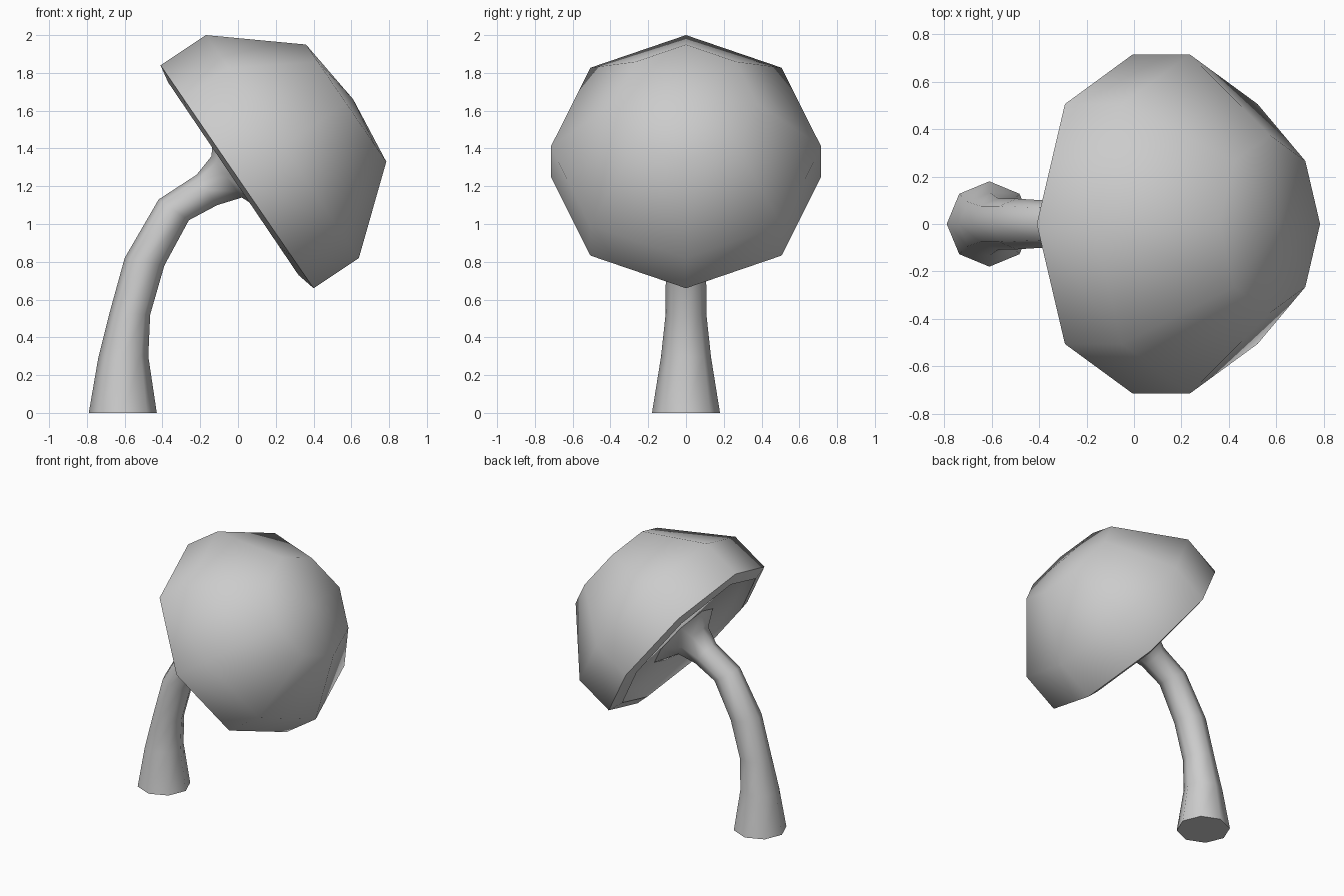
import bpy, bmesh, math
from mathutils import Vector

if "Cube" in bpy.data.objects:
    bpy.data.objects.remove(bpy.data.objects["Cube"])

SIDES = 8


def loft(name, rings, start_tip=None, end_tip=None, angle=50):
    """Skin octagonal rings, each given by its left and right (x, z) ends."""
    bm = bmesh.new()
    loops = []
    for x0, z0, x1, z1 in rings:
        left, right = Vector((x0, 0, z0)), Vector((x1, 0, z1))
        centre, u = (left + right) / 2, (right - left) / 2
        loop = []
        for i in range(SIDES):
            a = 2 * math.pi * i / SIDES
            side = Vector((0, u.length * math.sin(a), 0))
            loop.append(bm.verts.new(centre + u * math.cos(a) + side))
        loops.append(loop)
    for a, b in zip(loops, loops[1:]):
        for i in range(SIDES):
            j = (i + 1) % SIDES
            bm.faces.new((a[i], a[j], b[j], b[i]))
    # close both ends, with a raised tip where given
    for loop, tip in ((loops[0], start_tip), (loops[-1], end_tip)):
        if tip is None:
            bm.faces.new(loop)
        else:
            t = bm.verts.new((tip[0], 0, tip[1]))
            for i in range(SIDES):
                bm.faces.new((loop[i], loop[(i + 1) % SIDES], t))
    bmesh.ops.recalc_face_normals(bm, faces=bm.faces[:])
    mesh = bpy.data.meshes.new(name)
    bm.to_mesh(mesh)
    bm.free()
    obj = bpy.data.objects.new(name, mesh)
    bpy.context.collection.objects.link(obj)
    bpy.ops.object.select_all(action='DESELECT')
    obj.select_set(True)
    bpy.context.view_layer.objects.active = obj
    bpy.ops.object.shade_smooth_by_angle(angle=math.radians(angle))
    return obj


# Bent stem, flaring into the underside of the cap
loft("mushroom_stem", [
    (-0.79, 0.00, -0.43, 0.00),
    (-0.74, 0.29, -0.475, 0.30),
    (-0.68, 0.53, -0.465, 0.52),
    (-0.60, 0.82, -0.39, 0.78),
    (-0.42, 1.13, -0.26, 1.02),
    (-0.22, 1.26, -0.11, 1.10),
    (-0.14, 1.36, 0.02, 1.14),
    (-0.133, 1.49, 0.173, 1.044),
])

# Tilted cap: recessed underside, lip, wall, shoulder and shallow crown
loft("mushroom_cap", [
    (-0.30, 1.73, 0.337, 0.805),
    (-0.37, 1.75, 0.32, 0.73),
    (-0.41, 1.84, 0.40, 0.66),
    (-0.17, 2.00, 0.64, 0.82),
    (0.36, 1.95, 0.785, 1.33),
], end_tip=(0.61, 1.66))
